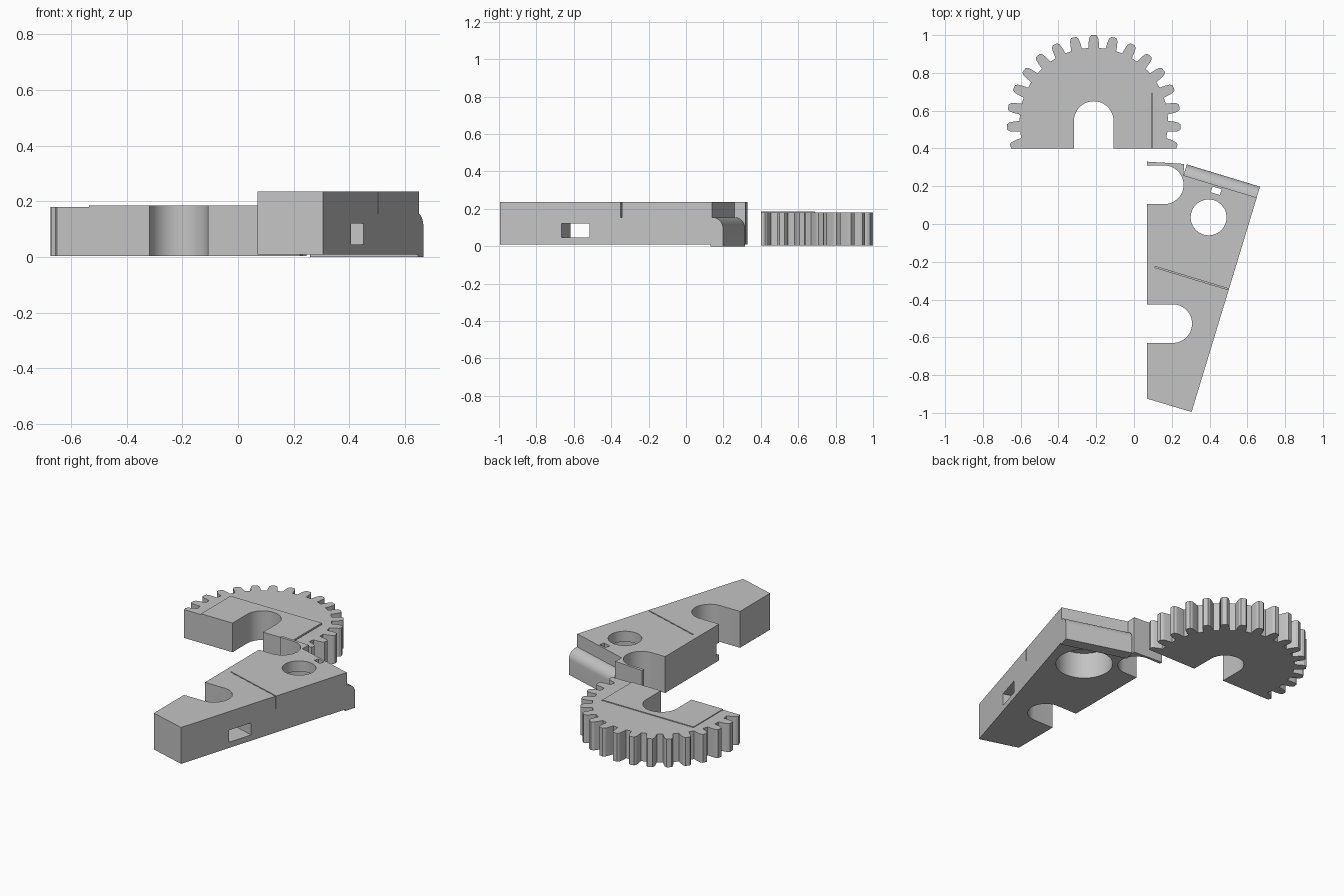
import bpy, bmesh, math
from mathutils import Matrix, Vector

if "Cube" in bpy.data.objects:
    bpy.data.objects.remove(bpy.data.objects["Cube"], do_unlink=True)

grey = bpy.data.materials.new("plain_grey")
grey.use_nodes = True
grey.diffuse_color = (0.55, 0.55, 0.55, 1)
grey.node_tree.nodes["Principled BSDF"].inputs["Base Color"].default_value = (0.55, 0.55, 0.55, 1)

TILT = math.radians(-16.9)
ALONG_TILT = Matrix.Rotation(TILT, 4, 'Z')


def arc(cx, cy, r, a0, a1, n=24):
    return [(cx + r * math.cos(math.radians(a0 + (a1 - a0) * i / n)),
             cy + r * math.sin(math.radians(a0 + (a1 - a0) * i / n))) for i in range(n + 1)]


def rect(w, h):
    return [(-w / 2, -h / 2), (w / 2, -h / 2), (w / 2, h / 2), (-w / 2, h / 2)]


def prism(name, pts, z0, z1, matrix=None):
    """Extrude a closed outline from z0 to z1, then place it."""
    bm = bmesh.new()
    clean = [p for i, p in enumerate(pts) if math.dist(p, pts[i - 1]) > 1e-5]
    face = bm.faces.new([bm.verts.new((x, y, z0)) for x, y in clean])
    out = bmesh.ops.extrude_face_region(bm, geom=[face])
    top = [v for v in out["geom"] if isinstance(v, bmesh.types.BMVert)]
    bmesh.ops.translate(bm, verts=top, vec=(0, 0, z1 - z0))
    if matrix:
        bm.transform(matrix)
    bmesh.ops.recalc_face_normals(bm, faces=bm.faces)
    mesh = bpy.data.meshes.new(name)
    bm.to_mesh(mesh)
    bm.free()
    mesh.materials.append(grey)
    obj = bpy.data.objects.new(name, mesh)
    bpy.context.scene.collection.objects.link(obj)
    return obj


def cut(target, cutters):
    """Subtract the cutters, bake the result and remove the cutters."""
    for c in cutters:
        c.hide_render = True
        mod = target.modifiers.new("cut", 'BOOLEAN')
        mod.operation, mod.solver, mod.object = 'DIFFERENCE', 'EXACT', c
    deps = bpy.context.evaluated_depsgraph_get()
    baked = bpy.data.meshes.new_from_object(target.evaluated_get(deps))
    target.modifiers.clear()
    target.data = baked
    for c in cutters:
        bpy.data.objects.remove(c, do_unlink=True)


# Half gear: tooth outline, flat edge and round-ended slot
GX, GY, FLAT = -0.213, 0.54, 0.4
ROOT, TIP, PITCH = 0.393, 0.46, 360 / 27
tooth = [(-4.2, ROOT), (-3.6, 0.425), (-2.9, 0.448), (-1.7, TIP),
         (1.7, TIP), (2.9, 0.448), (3.6, 0.425), (4.2, ROOT)]
outline = []
for i in range(-8, 9):
    for da, r in tooth:
        a = math.radians(90 + i * PITCH + da)
        outline.append((GX + r * math.cos(a), max(FLAT, GY + r * math.sin(a))))
slot = [(GX - 0.105, FLAT)] + arc(GX, 0.545, 0.105, 180, 0) + [(GX + 0.105, FLAT)]
gear = prism("half_gear", outline + slot, 0.004, 0.18)

# Raised panel on the gear face, with its narrow groove
panel = prism("gear_raised_panel",
              [(0.092, FLAT), (0.092, 0.69), (-0.535, 0.69), (-0.535, FLAT)] + slot, 0.178, 0.185)
cut(gear, [prism("groove_cutter", rect(0.006, 0.32), 0.15, 0.3, Matrix.Translation((0.095, 0.53, 0)))])

# Bracket: tapered body with two side slots and a thin arm
body = [(0.07, -0.925), (0.305, -0.995), (0.65, 0.14), (0.262, 0.258), (0.265, 0.318),
        (0.07, 0.33), (0.07, 0.31)]
body += arc(0.16, 0.2075, 0.1025, 90, -90) + [(0.07, 0.105), (0.07, -0.425)]
body += arc(0.205, -0.5275, 0.1025, 90, -90) + [(0.07, -0.63)]
bracket = prism("bracket_body", body, 0.01, 0.236)


def place(x, y, z=0):
    return Matrix.Translation((x, y, z)) @ ALONG_TILT


# Profiles drawn upright across the tilted direction, extruded along it
UPRIGHT = Matrix(((0, 0, 1, 0), (1, 0, 0, 0), (0, 1, 0, 0), (0, 0, 0, 1)))
circle = arc(0, 0, 1, 0, 360, 48)[:-1]


def scaled(r):
    return [(x * r, y * r) for x, y in circle]


cut(bracket, [
    prism("bore_cutter", scaled(0.095), -0.1, 0.4, Matrix.Translation((0.395, 0.035, 0))),
    prism("counterbore_cutter", scaled(0.16), -0.1, 0.17, Matrix.Translation((0.395, 0.035, 0))),
    prism("pin_hole_cutter", scaled(0.04), -0.5, 0.5, place(0.33, -0.91, 0.115) @ UPRIGHT),
    prism("window_cutter", rect(0.157, 0.075), -0.5, 0.5, place(0.428, -0.59, 0.083) @ UPRIGHT),
    prism("small_slot_cutter", rect(0.05, 0.032), -0.1, 0.4, place(0.435, 0.176)),
    prism("slit_cutter", rect(0.42, 0.006), 0.155, 0.4, place(0.311, -0.288)),
])

# Rounded nose along the tilted end
nose_profile = [(-0.01, 0), (0.06, 0)] + arc(0, 0.095, 0.06, 0, 90, 12) + [(-0.01, 0.155)]
nose = prism("bracket_nose", nose_profile, 0, 0.405, place(0.262, 0.258) @ UPRIGHT)

# Smooth curved walls, keep hard edges
for obj in bpy.context.view_layer.objects:
    obj.select_set(obj in (gear, panel, bracket, nose))
bpy.context.view_layer.objects.active = bracket
bpy.ops.object.shade_smooth_by_angle(angle=math.radians(25))
